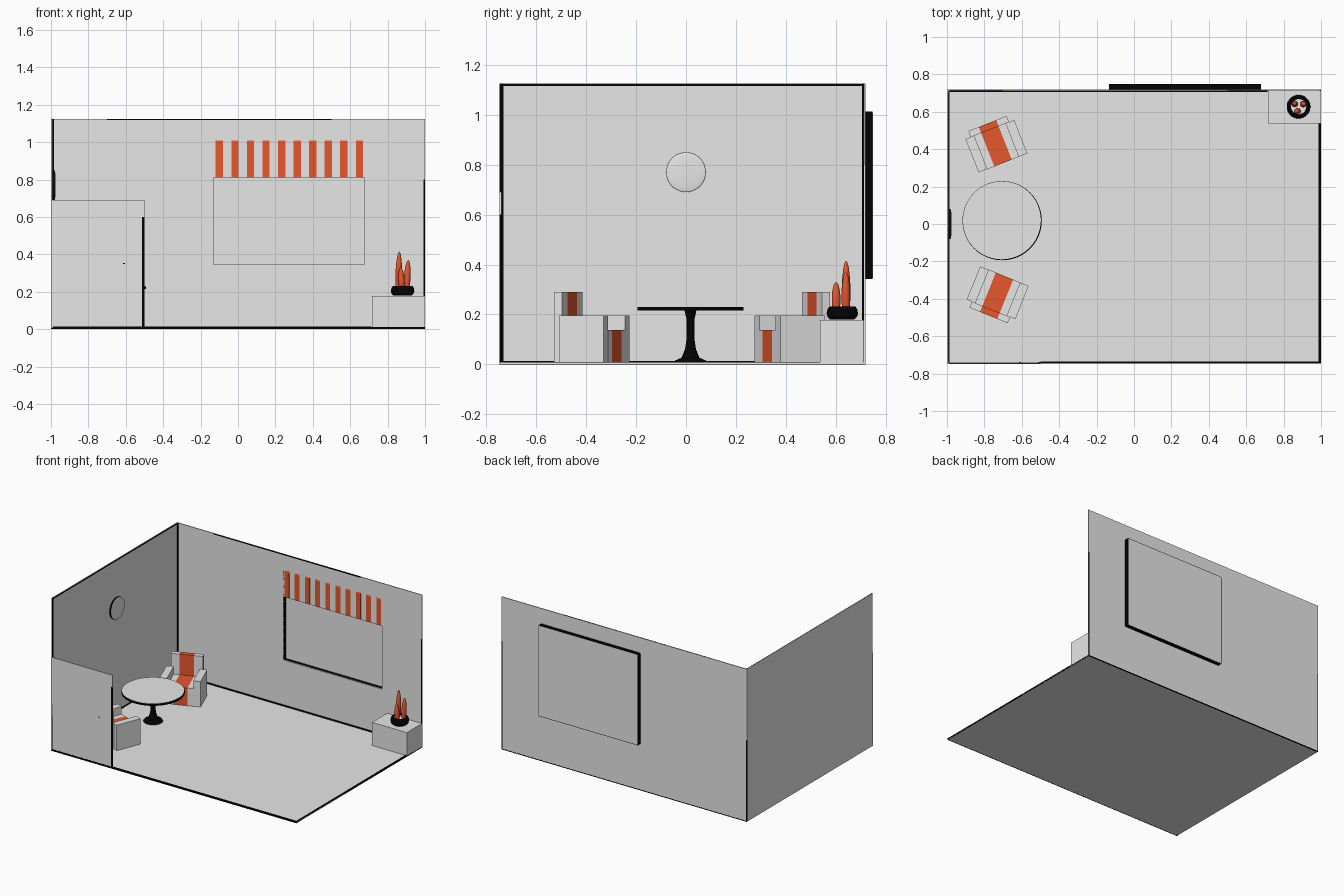
import bpy, bmesh, math
from mathutils import Matrix, Vector

if "Cube" in bpy.data.objects:
    bpy.data.objects.remove(bpy.data.objects["Cube"])


def mat(name, rgb):
    m = bpy.data.materials.new(name)
    m.diffuse_color = (*rgb, 1)
    m.use_nodes = True
    m.node_tree.nodes["Principled BSDF"].inputs["Base Color"].default_value = m.diffuse_color
    return m


WHITE = mat("white", (0.8, 0.8, 0.8))
ORANGE = mat("orange", (0.8, 0.095, 0.026))
BLACK = mat("black", (0.001, 0.001, 0.001))
ID = Matrix.Identity(4)


def finish(name, bm, mats, m=ID, smooth=False):
    bmesh.ops.recalc_face_normals(bm, faces=bm.faces)
    me = bpy.data.meshes.new(name)
    bm.to_mesh(me)
    bm.free()
    for k in mats:
        me.materials.append(k)
    o = bpy.data.objects.new(name, me)
    bpy.context.collection.objects.link(o)
    o.matrix_world = m
    if smooth:
        bpy.ops.object.select_all(action='DESELECT')
        o.select_set(True)
        bpy.context.view_layer.objects.active = o
        bpy.ops.object.shade_smooth_by_angle(angle=math.radians(40))
    return o


def box(name, x0, x1, y0, y1, z0, z1, material, m=ID):
    bm = bmesh.new()
    c = Vector(((x0 + x1) / 2, (y0 + y1) / 2, (z0 + z1) / 2))
    bmesh.ops.create_cube(bm, size=1, matrix=Matrix.Translation(c) @
                          Matrix.Diagonal((x1 - x0, y1 - y0, z1 - z0, 1)))
    return finish(name, bm, [material], m)


def lathe(name, pts, material, loc, steps=40, m=ID):
    """Spin a radius/height profile round z."""
    bm = bmesh.new()
    vs = [bm.verts.new((r, 0, z)) for r, z in pts]
    es = [bm.edges.new(p) for p in zip(vs, vs[1:])]
    bmesh.ops.spin(bm, geom=vs + es, axis=(0, 0, 1), cent=(0, 0, 0),
                   angle=math.tau, steps=steps, use_duplicate=False)
    bmesh.ops.remove_doubles(bm, verts=bm.verts, dist=1e-5)
    return finish(name, bm, [material], Matrix.Translation(loc) @ m, True)


# Room shell: floor, left wall, back wall pieces around the window opening
F, B, T, H = -0.747, 0.72, 0.007, 1.125
X = -1 + T
WX0, WX1, WZ0, WZ1 = -0.13, 0.677, 0.345, 1.01
box("floor", -0.9995, 1, F + 0.0005, B - 0.0005, 0.0005, T, WHITE)
box("left_wall", -0.9995, X, F, B - 0.0005, T, H, WHITE)
for n, a, b, c, d in (("left", X, WX0, T, H), ("right", WX1, 1, T, H),
                      ("below", WX0, WX1, T, WZ0), ("above", WX0, WX1, WZ1, H)):
    box("back_wall_" + n, a, b, B - T, B - 0.0005, c, d, WHITE)

# Dark edge trims
box("floor_right_trim", 0.987, 1, F, 0.538, 0.003, 0.009, BLACK)
box("floor_right_edge", 0.995, 1, F, B, 0, 0.008, BLACK)
box("floor_front_trim", -0.5, 1, F, F + 0.013, 0.003, 0.011, BLACK)
box("floor_front_edge", -1, 1, F, F + 0.005, 0, 0.008, BLACK)
box("wall_front_trim", -0.999, X + 0.002, F, F + 0.015, 0, H, BLACK)
box("left_wall_top_trim", -0.999, X + 0.002, F, B - 0.001, H - 0.009, H - 0.001, BLACK)
box("back_wall_top_trim", -0.7, 0.5, B - T - 0.001, B - 0.001, H - 0.007, H, BLACK)
box("back_wall_end_trim", 0.993, 1, B - T - 0.001, B, 0, 0.8, BLACK)
box("corner_trim", X, X + 0.008, B - T - 0.008, B - T, T, H, BLACK)
box("back_skirting", X, 0.715, B - T - 0.007, B - T, T, T + 0.008, BLACK)
box("left_skirting", X, X + 0.006, F, B - T, T, T + 0.006, BLACK)
box("outer_corner_trim", -1, -0.993, B - 0.007, B, 0, 0.6, BLACK)
box("outer_back_trim", -1, 1, B - 0.006, B, 0, 0.006, BLACK)

# Low front panel with handle
box("front_panel", -1, -0.51, F, F + 0.007, 0.01, 0.69, WHITE)
box("front_panel_edge", -0.512, -0.5, F - 0.0005, F + 0.008, 0, 0.6, BLACK)
box("front_panel_edge_top", -0.51, -0.5, F, F + 0.007, 0.6, 0.69, WHITE)
box("front_panel_base", -0.99, -0.51, F - 0.0005, F + 0.007, 0.005, 0.014, BLACK)
box("panel_handle", -0.615, -0.603, F - 0.001, F + 0.009, 0.349, 0.355, BLACK)

# Recessed window with dark reveals
R = 0.749
box("window_pane", WX0, WX1, R - 0.006, R, WZ0, WZ1, WHITE)
for n, a, b, c, d in (("left", WX0 - .003, WX0, WZ0, WZ1), ("right", WX1, WX1 + .003, WZ0, WZ1),
                      ("bottom", WX0, WX1, WZ0 - .003, WZ0), ("top", WX0, WX1, WZ1, WZ1 + .003)):
    box("window_reveal_" + n, a, b, B - T, R - 0.001, c, d, BLACK)

# Awning: pale panel with ten thin stripes whose tops curl back
box("awning_panel", WX0, WX1, B - T, B - T + 0.005, 0.81, WZ1, WHITE)
for i in range(10):
    x = -0.119 + i * 0.0832
    bm = bmesh.new()
    prof = [(0.7135, 0.811), (0.711, 0.811), (0.711, 1.0), (0.7135, 1.01)]
    f = bm.faces.new([bm.verts.new((x, y, z)) for y, z in prof])
    e = bmesh.ops.extrude_face_region(bm, geom=[f])
    bmesh.ops.translate(bm, vec=(0.039, 0, 0),
                        verts=[v for v in e["geom"] if isinstance(v, bmesh.types.BMVert)])
    finish("awning_stripe", bm, [ORANGE])

# Round wall lamp: dark drum with a shallow pale dome
TURN = Matrix.Rotation(math.pi / 2, 4, 'Y')
LC = (X, 0, 0.77)
dome = [(0.0795 * math.cos(a), 0.0125 + 0.006 * math.sin(a)) for a in
        [math.pi / 2 * k / 10 for k in range(11)]]
lathe("wall_lamp_dome", dome, WHITE, LC, m=TURN)
lathe("wall_lamp_drum", [(0.0795, 0), (0.0795, 0.0125)], BLACK, LC, m=TURN)

# Round pedestal table
TC = (-0.705, 0.018, 0)
lathe("table_top", [(0, 0.224), (0.209, 0.224), (0.209, 0.2305), (0, 0.2305)], WHITE,
      (-0.707, 0.02, 0), 48)
lathe("table_rim", [(0, 0.216), (0.212, 0.216), (0.212, 0.229), (0.204, 0.229)], BLACK, TC, 48)
lathe("table_pedestal", [(0, T), (0.066, T), (0.06, 0.016), (0.036, 0.026), (0.022, 0.06),
                         (0.016, 0.1), (0.016, 0.18), (0.024, 0.217), (0, 0.217)], BLACK, TC, 32)


# Armchairs with an orange centre stripe (local front is -y)
def armchair(x, y, angle):
    m = Matrix.Translation((x, y, 0)) @ Matrix.Rotation(math.radians(angle), 4, 'Z')
    for n, y0, y1, z0, z1, lim in (("seat", -0.114, 0.078, T, 0.138, 0.094),
                                   ("backrest", 0.078, 0.113, T, 0.29, 0.11)):
        for a, b, col in ((-lim, -0.05, WHITE), (-0.05, 0.05, ORANGE), (0.05, lim, WHITE)):
            box("chair_" + n, a, b, y0, y1, z0, z1, col, m)
    for s in (-1, 1):
        a, b = sorted((s * 0.09, s * 0.14))
        box("chair_arm", a, b, -0.113, 0.078, T, 0.195, WHITE, m)


armchair(-0.742, 0.432, 21.5)
armchair(-0.735, -0.384, 180 - 22)

# Corner cabinet with plant
box("cabinet", 0.717, 1, 0.538, B - T, T, 0.178, WHITE)
PC = (0.88, 0.627, 0)
lathe("plant_pot", [(0, 0.179), (0.048, 0.179), (0.059, 0.19), (0.063, 0.205), (0.059, 0.222),
                    (0.052, 0.231), (0.042, 0.231), (0.041, 0.222)], BLACK, PC, 32)
lathe("pot_filling", [(0.042, 0.221), (0.042, 0.224), (0, 0.224)], WHITE, PC, 32)
for x, y, top, lean in ((0.858, 0.642, 0.415, 0.004), (0.902, 0.641, 0.37, 0.008),
                        (0.876, 0.602, 0.33, -0.006)):
    h = top - 0.22
    leaf = [(r, h * t) for r, t in ((0, 0), (.014, 0), (.017, .2), (.0175, .45), (.0155, .65),
                                    (.011, .85), (.006, .96), (0, 1))]
    o = lathe("plant_leaf", leaf, ORANGE, (x, y, 0.22), 16)
    for v in o.data.vertices:
        v.co.x += lean * v.co.z / h
